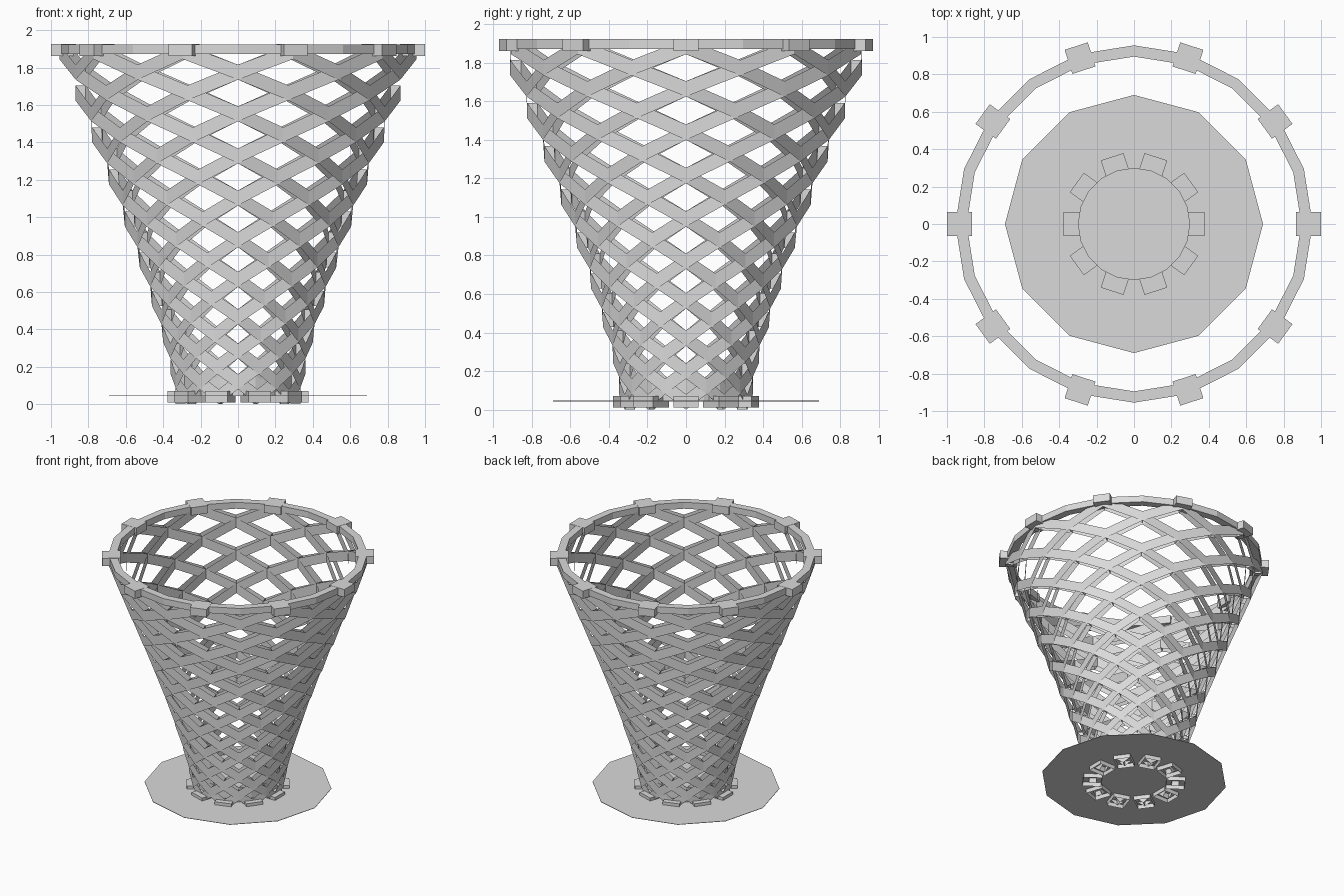
import bpy, bmesh, math
from mathutils import Matrix

cube = bpy.data.objects.get("Cube")
if cube:
    bpy.data.objects.remove(cube, do_unlink=True)

grey = bpy.data.materials.new("light_grey")
grey.use_nodes = True
grey.diffuse_color = (0.7, 0.7, 0.7, 1)
grey.node_tree.nodes["Principled BSDF"].inputs["Base Color"].default_value = (0.7, 0.7, 0.7, 1)

COUNT = 10                      # strips each way, and clips per ring
STEP = 2 * math.pi / COUNT
STRIP_HEIGHT = 0.08
STRIP_DEPTH = 0.055


def add_object(name, bm):
    mesh = bpy.data.meshes.new(name)
    bm.to_mesh(mesh)
    bm.free()
    mesh.materials.append(grey)
    obj = bpy.data.objects.new(name, mesh)
    bpy.context.collection.objects.link(obj)
    return obj


def polar(r, angle, z):
    return (r * math.cos(angle), r * math.sin(angle), z)


def disc(name, sides, radius, z0, z1):
    bm = bmesh.new()
    bmesh.ops.create_cone(bm, cap_ends=True, segments=sides, radius1=radius,
                          radius2=radius, depth=z1 - z0,
                          matrix=Matrix.Translation((0, 0, (z0 + z1) / 2)))
    return add_object(name, bm)


def clips(name, r0, r1, width, z0, z1, open_below=False):
    """A ring of small radial blocks."""
    bm = bmesh.new()
    for k in range(COUNT):
        place = (Matrix.Rotation(k * STEP, 4, 'Z')
                 @ Matrix.Translation(((r0 + r1) / 2, 0, (z0 + z1) / 2))
                 @ Matrix.Diagonal((r1 - r0, width, z1 - z0, 1)))
        bmesh.ops.create_cube(bm, size=1, matrix=place)
    if open_below:
        bm.normal_update()
        under = [f for f in bm.faces if f.normal.z < -0.9]
        bmesh.ops.delete(bm, geom=under, context='FACES')
    return add_object(name, bm)


# Flared wall: outer radius and height at each strip crossing, top to bottom
wall = [(0.955, 1.885), (0.87, 1.665), (0.78, 1.44), (0.69, 1.215), (0.605, 0.99),
        (0.525, 0.77), (0.46, 0.565), (0.40, 0.37), (0.36, 0.20), (0.335, 0.04)]
path = []
for a, b in zip(wall, wall[1:]):
    path += [a, ((a[0] + b[0]) / 2, (a[1] + b[1]) / 2)]
path.append(wall[-1])


def upright_edge(bm, r, angle, z):
    return [bm.verts.new(polar(r, angle, z + s * STRIP_HEIGHT / 2)) for s in (-1, 1)]


# Woven strips: hollow upright ribbons, an outer and an inner skin, spiralling each way
def strips(name, direction):
    bm = bmesh.new()
    for k in range(COUNT):
        for depth in (0, STRIP_DEPTH):
            previous = None
            for i, (r, z) in enumerate(path):
                pair = upright_edge(bm, r - depth, k * STEP + direction * i * STEP / 2, z)
                if previous:
                    quad = [previous[0], pair[0], pair[1], previous[1]]
                    bm.faces.new(quad if (direction > 0) == (depth == 0) else quad[::-1])
                previous = pair
    return add_object(name, bm)


strips("left_spiral_strips", 1)
strips("right_spiral_strips", -1)

# Radial webs joining the two skins at every crossing
bm = bmesh.new()
for k in range(COUNT):
    for i, (r, z) in enumerate(path):
        angle = k * STEP + i * STEP / 2
        outer = upright_edge(bm, r, angle, z)
        inner = upright_edge(bm, r - STRIP_DEPTH, angle, z)
        bm.faces.new([outer[0], inner[0], inner[1], outer[1]])
add_object("crossing_webs", bm)

# Rim: square-section hoop
bm = bmesh.new()
section = [(0.895, 1.872), (0.955, 1.872), (0.955, 1.924), (0.895, 1.924)]
sides = 2 * COUNT
rings = [[bm.verts.new(polar(r, j * STEP / 2, z)) for r, z in section] for j in range(sides)]
for j in range(sides):
    here, there = rings[j], rings[(j + 1) % sides]
    for n in range(4):
        m = (n + 1) % 4
        bm.faces.new([here[n], there[n], there[m], here[m]])
bmesh.ops.recalc_face_normals(bm, faces=bm.faces)
add_object("rim", bm)

# Clips on the rim and at the foot
clips("rim_clips", 0.865, 1.0, 0.13, 1.862, 1.925)
clips("foot_clips", 0.24, 0.378, 0.128, 0.01, 0.07, open_below=True)

# Base plate and raised floor
disc("base_plate", 12, 0.69, 0.043, 0.046)
disc("floor", 20, 0.30, 0.045, 0.16)
